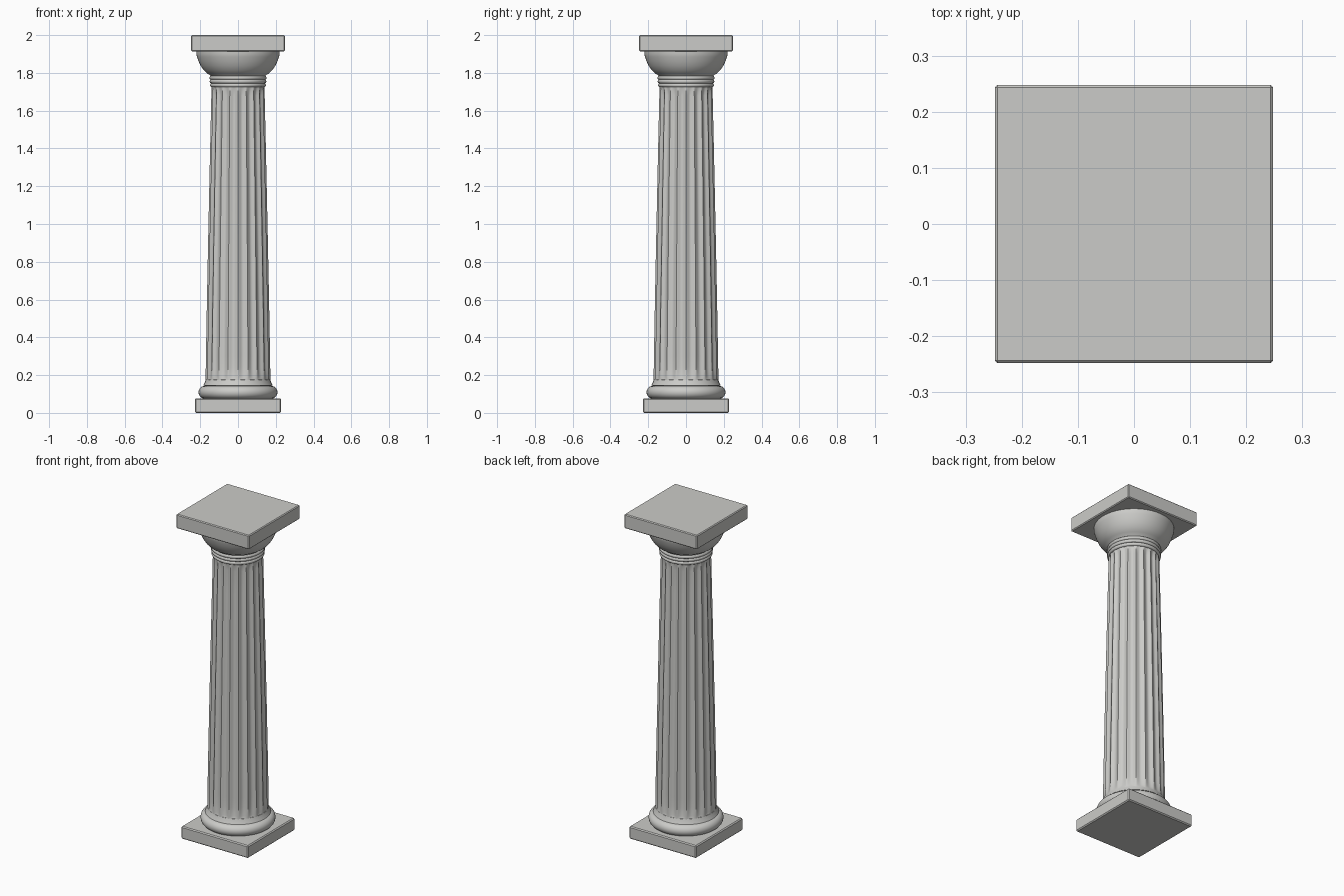
import bpy, bmesh, math

if "Cube" in bpy.data.objects:
    bpy.data.objects.remove(bpy.data.objects["Cube"])

stone = bpy.data.materials.new("grey stone")
stone.diffuse_color = (0.6, 0.6, 0.58, 1)
stone.use_nodes = True
stone.node_tree.nodes["Principled BSDF"].inputs["Base Color"].default_value = stone.diffuse_color


def finish(bm, name):
    bmesh.ops.recalc_face_normals(bm, faces=bm.faces)
    me = bpy.data.meshes.new(name)
    bm.to_mesh(me)
    bm.free()
    ob = bpy.data.objects.new(name, me)
    bpy.context.collection.objects.link(ob)
    me.materials.append(stone)
    return ob


def slab(name, half, z0, z1, bevel):
    bm = bmesh.new()
    bmesh.ops.create_cube(bm, size=1)
    for v in bm.verts:
        v.co = (v.co.x * 2 * half, v.co.y * 2 * half, z0 + (v.co.z + 0.5) * (z1 - z0))
    bmesh.ops.bevel(bm, geom=bm.edges[:], offset=bevel, segments=1, affect='EDGES')
    return finish(bm, name)


def lathe(name, profile, sides, flute=None):
    # revolve (radius, z) points; flute(angle, z) gives the groove depth
    bm = bmesh.new()
    rings = []
    for r, z in profile:
        ring = []
        for i in range(sides):
            a = 2 * math.pi * i / sides
            rr = r - (flute(a, z) if flute else 0)
            ring.append(bm.verts.new((rr * math.cos(a), rr * math.sin(a), z)))
        rings.append(ring)
    for lo, hi in zip(rings, rings[1:]):
        for i in range(sides):
            j = (i + 1) % sides
            bm.faces.new((lo[i], lo[j], hi[j], hi[i]))
    bm.faces.new(rings[0][::-1])
    bm.faces.new(rings[-1])
    ob = finish(bm, name)
    bpy.context.view_layer.objects.active = ob
    ob.select_set(True)
    bpy.ops.object.shade_smooth_by_angle(angle=math.radians(40))
    ob.select_set(False)
    return ob


def arc(r, z, rad, hz, n=8):
    # half-round bulge centred on (r, z)
    return [(r + rad * math.cos(t), z + hz * math.sin(t))
            for t in (-math.pi / 2 + math.pi * k / n for k in range(n + 1))]


# square slabs at foot and head
slab("plinth", 0.228, 0.0, 0.077, 0.006)
slab("abacus", 0.248, 1.913, 2.0, 0.005)

# rounded base with a flare up to the shaft
lathe("base_moulding", arc(0.175, 0.109, 0.034, 0.034, 12)
      + [(0.183, 0.146), (0.176, 0.16), (0.171, 0.175), (0.165, 0.178)], 80)

# tapered shaft with rounded flutes that fade out at both ends
FLUTES, Z0, Z1 = 20, 0.14, 1.735


def groove(a, z):
    fade = min(1, max(0, (z - 0.17) / 0.07), max(0, (1.73 - z) / 0.05))
    return 0.011 * math.sqrt(fade) * abs(math.sin(a * FLUTES / 2)) ** 1.3


levels = [Z0, 0.17, 0.18, 0.19, 0.21, 0.24] + [0.3 + 0.138 * k for k in range(11)] + [1.7, 1.715, 1.725, Z1]
lathe("fluted_shaft", [(0.172 - 0.032 * ((z - Z0) / (Z1 - Z0)) ** 1.15, z) for z in levels], FLUTES * 10, groove)

# neck rings
for k, (z, r) in enumerate([(1.735, 0.139), (1.755, 0.141), (1.774, 0.142)]):
    lathe("neck_ring_%d" % (k + 1), arc(r, z, 0.009, 0.0105), 80)

# flared cushion under the abacus
lathe("echinus", [(0.139, 1.775), (0.147, 1.787), (0.165, 1.798), (0.183, 1.816), (0.198, 1.838),
                  (0.209, 1.862), (0.217, 1.885), (0.221, 1.9), (0.221, 1.914)], 80)
